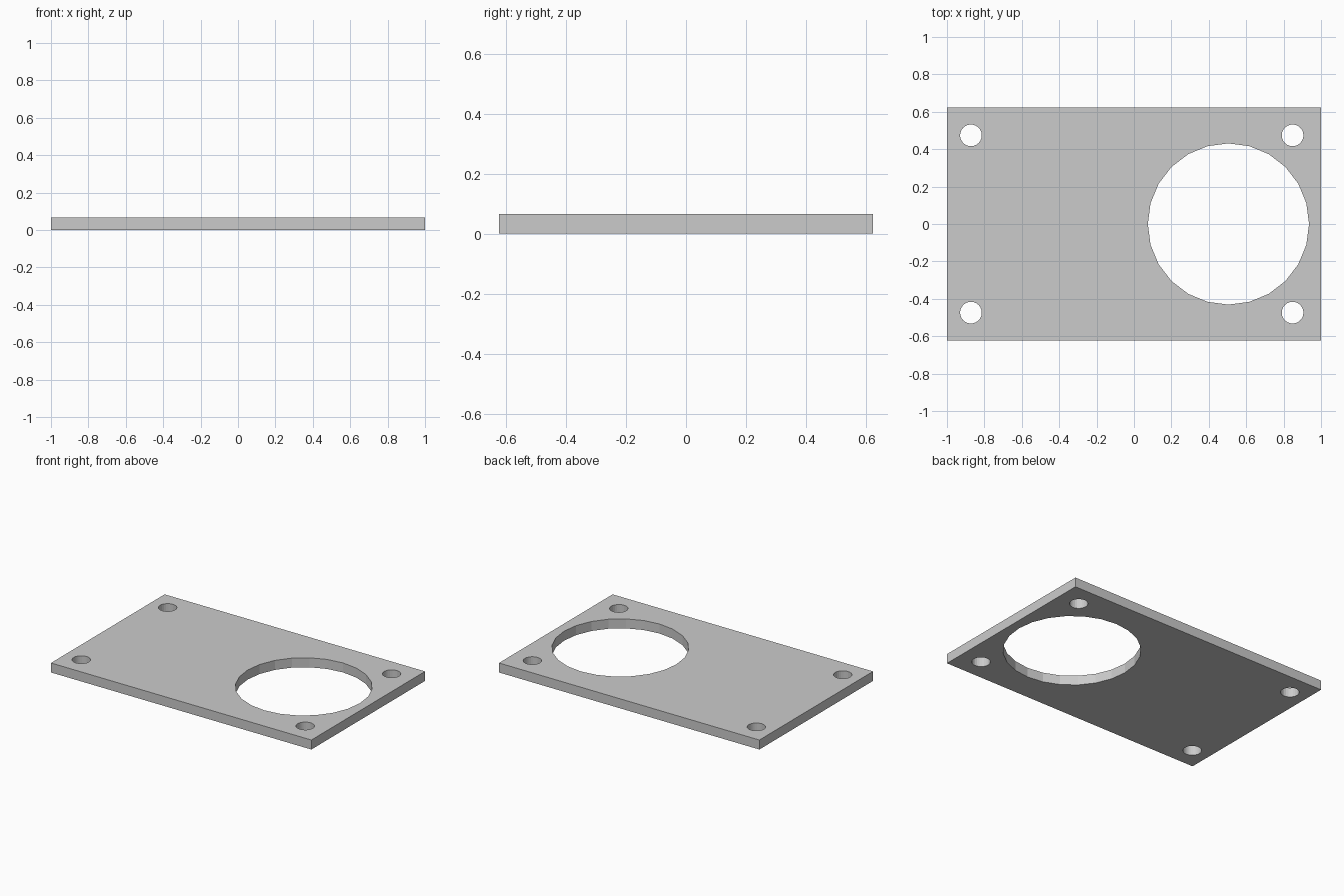
import bpy

if "Cube" in bpy.data.objects:
    bpy.data.objects.remove(bpy.data.objects["Cube"])

LENGTH, WIDTH, THICK = 2.0, 1.247, 0.066

# Flat rectangular plate
bpy.ops.mesh.primitive_cube_add(size=1, location=(0, 0, THICK / 2))
plate = bpy.context.object
plate.name = "mounting_plate"
plate.scale = (LENGTH, WIDTH, THICK)
bpy.ops.object.transform_apply(location=True, rotation=False, scale=True)


def cut_hole(x, y, radius, sides):
    """Cut a vertical through-hole in the plate."""
    bpy.ops.mesh.primitive_cylinder_add(
        vertices=sides, radius=radius, depth=THICK * 4, location=(x, y, THICK / 2))
    cutter = bpy.context.object
    cutter.name = "hole_cutter"
    cutter.hide_render = True
    mod = plate.modifiers.new("hole", 'BOOLEAN')
    mod.operation = 'DIFFERENCE'
    mod.solver = 'EXACT'
    mod.object = cutter
    bpy.context.view_layer.objects.active = plate
    bpy.ops.object.modifier_apply(modifier=mod.name)
    bpy.data.objects.remove(cutter)


# Large faceted opening
cut_hole(0.505, 0, 0.431, 24)

# Four corner screw holes
for x in (-0.872, 0.848):
    for y in (-0.474, 0.474):
        cut_hole(x, y, 0.058, 24)
